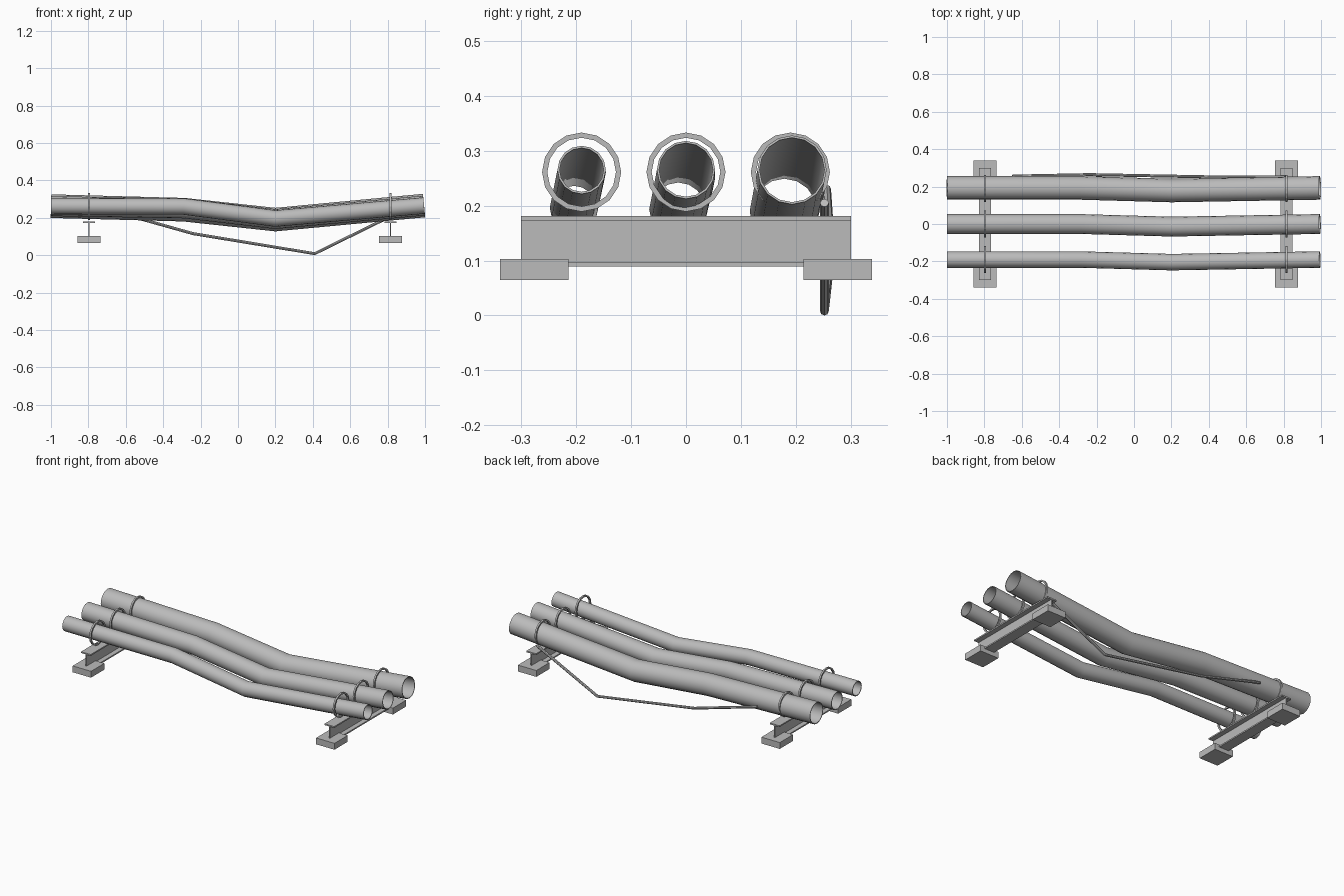
import bpy, bmesh, math
from mathutils import Vector

if "Cube" in bpy.data.objects:
    bpy.data.objects.remove(bpy.data.objects["Cube"], do_unlink=True)

# One plain grey for everything
steel = bpy.data.materials.new("grey_steel")
steel.use_nodes = True
grey = (0.5, 0.5, 0.5, 1)
steel.diffuse_color = grey
steel.node_tree.nodes["Principled BSDF"].inputs["Base Color"].default_value = grey


def finish(name, bm, smooth=False):
    bmesh.ops.recalc_face_normals(bm, faces=bm.faces)
    mesh = bpy.data.meshes.new(name)
    bm.to_mesh(mesh)
    bm.free()
    mesh.materials.append(steel)
    obj = bpy.data.objects.new(name, mesh)
    bpy.context.collection.objects.link(obj)
    if smooth:
        bpy.ops.object.select_all(action='DESELECT')
        obj.select_set(True)
        bpy.context.view_layer.objects.active = obj
        bpy.ops.object.shade_smooth_by_angle(angle=math.radians(30))
    return obj


def sweep(name, path, radius, sides, wall=0, smooth=True):
    """Round section along a path with mitred bends; hollow if wall is given."""
    pts = [Vector(p) for p in path]
    bm = bmesh.new()

    def skin(r):
        rings = []
        for i, p in enumerate(pts):
            before = (p - pts[max(i - 1, 0)]).normalized()
            after = (pts[min(i + 1, len(pts) - 1)] - p).normalized()
            along = (before + after).normalized()
            side = Vector((0, 0, 1)).cross(along).normalized()
            up = along.cross(side)
            ring = []
            for k in range(sides):
                a = math.tau * k / sides
                ring.append(bm.verts.new(p + r * (side * math.cos(a) + up * math.sin(a))))
            rings.append(ring)
        for a, b in zip(rings, rings[1:]):
            bridge(a, b)
        return rings

    def bridge(a, b):
        for k in range(sides):
            n = (k + 1) % sides
            bm.faces.new((a[k], a[n], b[n], b[k]))

    outer = skin(radius)
    if wall:
        inner = skin(radius - wall)
        bridge(outer[0], inner[0])
        bridge(outer[-1], inner[-1])
    else:
        bm.faces.new(outer[0])
        bm.faces.new(outer[-1])
    return finish(name, bm, smooth)


def box(name, centre, size):
    bm = bmesh.new()
    bmesh.ops.create_cube(bm, size=1)
    bmesh.ops.scale(bm, vec=size, verts=bm.verts)
    bmesh.ops.translate(bm, vec=centre, verts=bm.verts)
    return finish(name, bm)


def i_beam(name, x):
    half, web, low, high, thick = 0.032, 0.003, 0.089, 0.181, 0.008
    right = [(half, low), (half, low + thick), (web, low + thick),
             (web, high - thick), (half, high - thick), (half, high)]
    outline = right + [(-u, z) for u, z in reversed(right)]
    bm = bmesh.new()
    face = bm.faces.new([bm.verts.new((x + u, -0.3, z)) for u, z in outline])
    out = bmesh.ops.extrude_face_region(bm, geom=[face])
    moved = [v for v in out["geom"] if isinstance(v, bmesh.types.BMVert)]
    bmesh.ops.translate(bm, vec=(0, 0.6, 0), verts=moved)
    return finish(name, bm)


# Sagging hollow pipes: name, y, radius, height at first bend, height at dip
pipes = [("small", -0.19, 0.044, 0.26, 0.196),
         ("medium", 0.0, 0.053, 0.25, 0.193),
         ("large", 0.193, 0.063, 0.243, 0.19)]
for name, y, r, bend, dip in pipes:
    sweep(name + "_pipe", [(-1, y, 0.262), (-0.29, y, bend),
                           (0.2, y - 0.014, dip), (0.994, y, 0.265)],
          r, 16, wall=0.004)

# Supports: beam, two feet and three clamp rings at each end
for end, x in (("right", -0.797), ("left", 0.815)):
    i_beam(end + "_beam", x)
    for place, s in (("front", -1), ("back", 1)):
        box(f"{end}_{place}_foot", (x, s * 0.276, 0.084), (0.122, 0.125, 0.038))
    for name, y, *_ in pipes:
        y = min(y, 0.19)
        sweep(f"{end}_{name}_clamp", [(x - 0.005, y, 0.261), (x + 0.005, y, 0.261)],
              0.072, 16, wall=0.0095, smooth=False)

# Loose cable hanging along the back
sweep("hanging_cable", [(-0.65, 0.256, 0.23), (-0.24, 0.264, 0.115),
                        (0.41, 0.252, 0.008), (0.81, 0.252, 0.205)], 0.008, 8)
